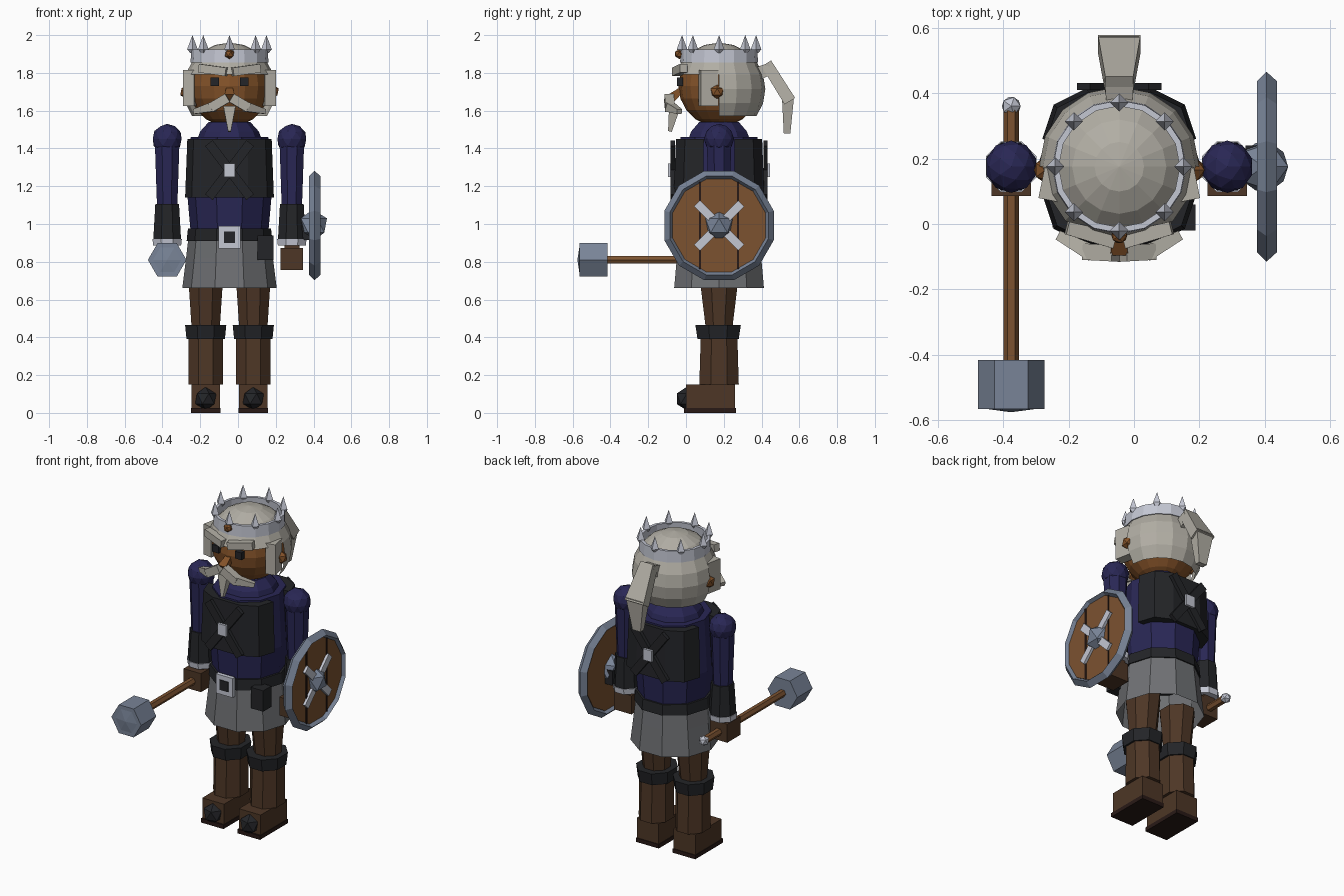
import bpy, bmesh, math
from mathutils import Vector, Matrix, Euler

if "Cube" in bpy.data.objects:
    bpy.data.objects.remove(bpy.data.objects["Cube"])

CX, CY = -0.045, 0.175      # body axis


def material(name, *rgb):
    m = bpy.data.materials.new(name)
    m.use_nodes = True
    m.diffuse_color = (*rgb, 1)
    m.node_tree.nodes["Principled BSDF"].inputs["Base Color"].default_value = (*rgb, 1)
    return m


NAVY = material("navy cloth", .022, .02, .09)
BLACK = material("black leather", .017, .018, .021)
BROWN = material("brown leather", .075, .037, .019)
SOLE = material("dark sole", .022, .01, .008)
HAIR = material("pale hair", .44, .42, .37)
SKIN = material("brown skin", .23, .085, .022)
WOOD = material("wood", .2, .085, .03)
SILVER = material("silver", .55, .57, .65)
STEEL = material("steel", .19, .23, .31)
GREY = material("grey cloth", .16, .165, .175)


def finish(name, mat, bm):
    bmesh.ops.remove_doubles(bm, verts=bm.verts, dist=.0012)
    bmesh.ops.recalc_face_normals(bm, faces=bm.faces)
    mesh = bpy.data.meshes.new(name)
    bm.to_mesh(mesh)
    bm.free()
    mesh.materials.append(mat)
    ob = bpy.data.objects.new(name, mesh)
    bpy.context.collection.objects.link(ob)
    return ob


def loft(name, mat, origin, axis, sections, n=8, phase=0.0, cap=True):
    """Rings of n points; each section is (distance, rx, ry)."""
    d = Vector(axis).normalized()
    rot = Matrix.Identity(3) if d.z > .999 else d.to_track_quat('Z', 'Y').to_matrix()
    bm = bmesh.new()
    rings = []
    for s in sections:
        t, rx, ry = s if len(s) == 3 else (*s, s[1])
        ring = []
        for i in range(n):
            a = 2 * math.pi * (i + phase) / n
            p = Vector((rx * math.cos(a), ry * math.sin(a), t))
            ring.append(bm.verts.new(Vector(origin) + rot @ p))
        rings.append(ring)
    for lo, hi in zip(rings, rings[1:]):
        for i in range(n):
            j = (i + 1) % n
            bm.faces.new((lo[i], lo[j], hi[j], hi[i]))
    if cap:
        bm.faces.new(rings[0])
        bm.faces.new(rings[-1])
    return finish(name, mat, bm)


def beam(name, mat, p, q, w1, w2):
    """Tapered square bar; w1 and w2 are (width, depth) at each end."""
    k = math.sqrt(.5)
    d = Vector(q) - Vector(p)
    return loft(name, mat, p, d, [(0, w1[0] * k, w1[1] * k),
                                  (d.length, w2[0] * k, w2[1] * k)], 4, .5)


def box(name, mat, centre, size, rot=(0, 0, 0)):
    bm = bmesh.new()
    m = Matrix.Translation(centre) @ Euler(rot).to_matrix().to_4x4() @ Matrix.Diagonal((*size, 1))
    bmesh.ops.create_cube(bm, size=1, matrix=m)
    return finish(name, mat, bm)


def ball(name, mat, centre, r, sub=1):
    bm = bmesh.new()
    bmesh.ops.create_icosphere(bm, subdivisions=sub, radius=r, matrix=Matrix.Translation(centre))
    return finish(name, mat, bm)


def globe(name, mat, centre, r, keep=lambda c: True):
    bm = bmesh.new()
    bmesh.ops.create_uvsphere(bm, u_segments=16, v_segments=10, radius=r,
                              matrix=Matrix.Translation(centre))
    drop = [f for f in bm.faces if not keep(f.calc_center_median())]
    bmesh.ops.delete(bm, geom=drop, context='FACES')
    return finish(name, mat, bm)


UP = (0, 0, 1)

# Torso, collar, skirt and belt
loft("tunic", NAVY, (CX, CY, 0), UP, [(.95, .205, .215), (1.14, .222, .228), (1.46, .205, .215)], 10)
loft("collar", NAVY, (CX, CY, 0), UP, [(1.45, .17), (1.49, .155), (1.54, .11)], 10)
loft("skirt", GREY, (CX, CY, 0), UP, [(.975, .212, .22), (.82, .23, .235), (.66, .25, .25)], 10, cap=False)
loft("belt", BLACK, (CX, CY, 0), UP, [(.91, .227, .234), (.975, .22, .228)], 10)
box("buckle", SILVER, (CX, -.06, .93), (.115, .025, .12))
box("buckle_centre", BLACK, (CX, -.0735, .93), (.06, .008, .062))
box("pouch", BLACK, (.145, .02, .875), (.085, .08, .13))

# Vest plates with crossed straps, front and back
HALF = [(-.235, -.085), (-.2, -.19), (-.1, -.24), (.1, -.24), (.2, -.19), (.235, -.085)]
for s, side in ((1, "front"), (-1, "back")):
    bm = bmesh.new()
    low, high = [[bm.verts.new((CX + x * k, CY + s * y * k, z)) for x, y in HALF]
                 for z, k in ((1.14, 1), (1.45, .95))]
    bm.faces.new(low)
    bm.faces.new(high)
    for i in range(len(HALF)):
        j = (i + 1) % len(HALF)
        bm.faces.new((low[i], low[j], high[j], high[i]))
    finish(side + "_vest", BLACK, bm)
    for a in (-1, 1):
        box(side + "_strap", BLACK, (CX, CY - s * .245, 1.285), (.36, .022, .05), (0, a * .92, 0))
    box(side + "_clasp", SILVER, (CX, CY - s * .255, 1.285), (.06, .03, .07))

# Head and face
globe("head", SKIN, (CX, CY, 1.73), .215)
globe("hair", HAIR, (CX, CY, 1.715), .245, lambda c: c.z > 1.79 or (c.y > CY and c.z > 1.57))
beam("nose", SKIN, (CX, -.025, 1.71), (CX, -.08, 1.665), (.035, .03), (.055, .05))
for s in (-1, 1):
    side = "left" if s > 0 else "right"
    box(side + "_eye", BLACK, (CX + s * .078, -.032, 1.752), (.045, .03, .045))
    beam(side + "_brow", HAIR, (CX + s * .015, -.05, 1.805), (CX + s * .16, -.012, 1.825),
         (.05, .045), (.04, .045))
    ball(side + "_ear", SKIN, (CX + s * .225, CY - .01, 1.7), .04)
    box(side + "_sideburn", HAIR, (CX + s * .208, .12, 1.72), (.06, .095, .19), (0, 0, s * .2))
    beam(side + "_moustache", HAIR, (CX + s * .01, -.09, 1.668), (CX + s * .1, -.085, 1.615),
         (.05, .05), (.05, .05))
    beam(side + "_moustache_tip", HAIR, (CX + s * .085, -.088, 1.62), (CX + s * .185, -.035, 1.595),
         (.05, .05), (.03, .025))
beam("beard", HAIR, (CX, -.085, 1.49), (CX, -.06, 1.62), (.015, .02), (.065, .06))

# Ponytail
beam("ponytail_root", HAIR, (CX, .39, 1.8), (CX, .45, 1.825), (.08, .07), (.09, .06))
beam("ponytail_upper", HAIR, (CX, .425, 1.85), (CX, .55, 1.65), (.085, .06), (.13, .065))
beam("ponytail_lower", HAIR, (CX, .54, 1.68), (CX, .535, 1.48), (.12, .065), (.055, .035))

# Crown
loft("crown_band", SILVER, (CX, CY, 0), UP,
     [(1.855, .19), (1.855, .206), (1.925, .203), (1.925, .185), (1.855, .19)], 16, cap=False)
for i in range(8):
    a = i * math.pi / 4
    loft("crown_spike", SILVER, (CX + .196 * math.cos(a), CY + .196 * math.sin(a), 1.905), UP,
         [(0, .012), (.02, .028), (.095, .0005)], 4)
ball("crown_gem", SKIN, (CX, -.035, 1.9), .027)

# Arms
for s in (-1, 1):
    side = "left" if s > 0 else "right"
    x = CX + s * .33
    ball(side + "_shoulder", NAVY, (x, CY, 1.45), .08, 2)
    loft(side + "_upper_arm", NAVY, (x, CY, 0), UP, [(1.09, .058), (1.25, .064), (1.42, .07)], 8, .5)
    loft(side + "_forearm", BLACK, (x, CY, 0), UP, [(.91, .08), (1.105, .068)], 8, .5)
    loft(side + "_cuff", SILVER, (x, CY, 0), UP, [(.885, .08), (.92, .084)], 8, .5)
    box(side + "_hand", BROWN, (x, CY - .025, .815), (.12, .13, .115))
    box(side + "_wrist", BROWN, (x, CY, .88), (.08, .08, .03))

# Legs
for s in (-1, 1):
    side = "left" if s > 0 else "right"
    x = CX + s * .126
    loft(side + "_thigh", BROWN, (x, CY, 0), UP, [(.44, .08, .075), (.72, .1, .112)], 8, .5)
    loft(side + "_knee_band", BLACK, (x, CY - .005, 0), UP, [(.39, .11, .118), (.465, .118, .13)], 8, .5)
    loft(side + "_shin", BROWN, (x, CY, 0), UP, [(.15, .1, .113), (.4, .098, .105)], 8, .5)
    box(side + "_boot", BROWN, (x, .13, .085), (.15, .26, .13))
    box(side + "_sole", SOLE, (x, .127, .0125), (.156, .275, .025))
    ball(side + "_toe_cap", BLACK, (x, .005, .075), .063)

# Hammer held in the right hand
HX, HZ = -.375, .81
loft("hammer_handle", WOOD, (HX, .35, HZ), (0, -1, 0), [(0, .023), (.8, .023)], 6)
loft("hammer_head", STEEL, (HX, -.415, HZ), (0, -1, 0),
     [(0, .102), (.15, .102), (.15, .075), (.16, .0005)], 6)
ball("hammer_pommel", SILVER, (HX, .36, HZ), .032)

# Round shield on the left arm
SZ = .992
OUT = (1, 0, 0)
loft("shield_board", WOOD, (0, CY, SZ), OUT, [(.39, .255), (.418, .255)], 12, .5)
loft("shield_rim", STEEL, (0, CY, SZ), OUT,
     [(.405, .25), (.375, .27), (.405, .3), (.437, .27), (.405, .25)], 12, .5, cap=False)
for y in (-.1, .1):
    box("plank_gap", SOLE, (.4195, CY + y, SZ), (.006, .01, .46))
for a in (-1, 1):
    box("shield_brace", SILVER, (.424, CY, SZ), (.02, .33, .045), (a * math.pi / 4, 0, 0))
ball("shield_boss", STEEL, (.395, CY, SZ), .085)
box("shield_grip", BLACK, (.365, CY + .01, .96), (.05, .11, .09))
